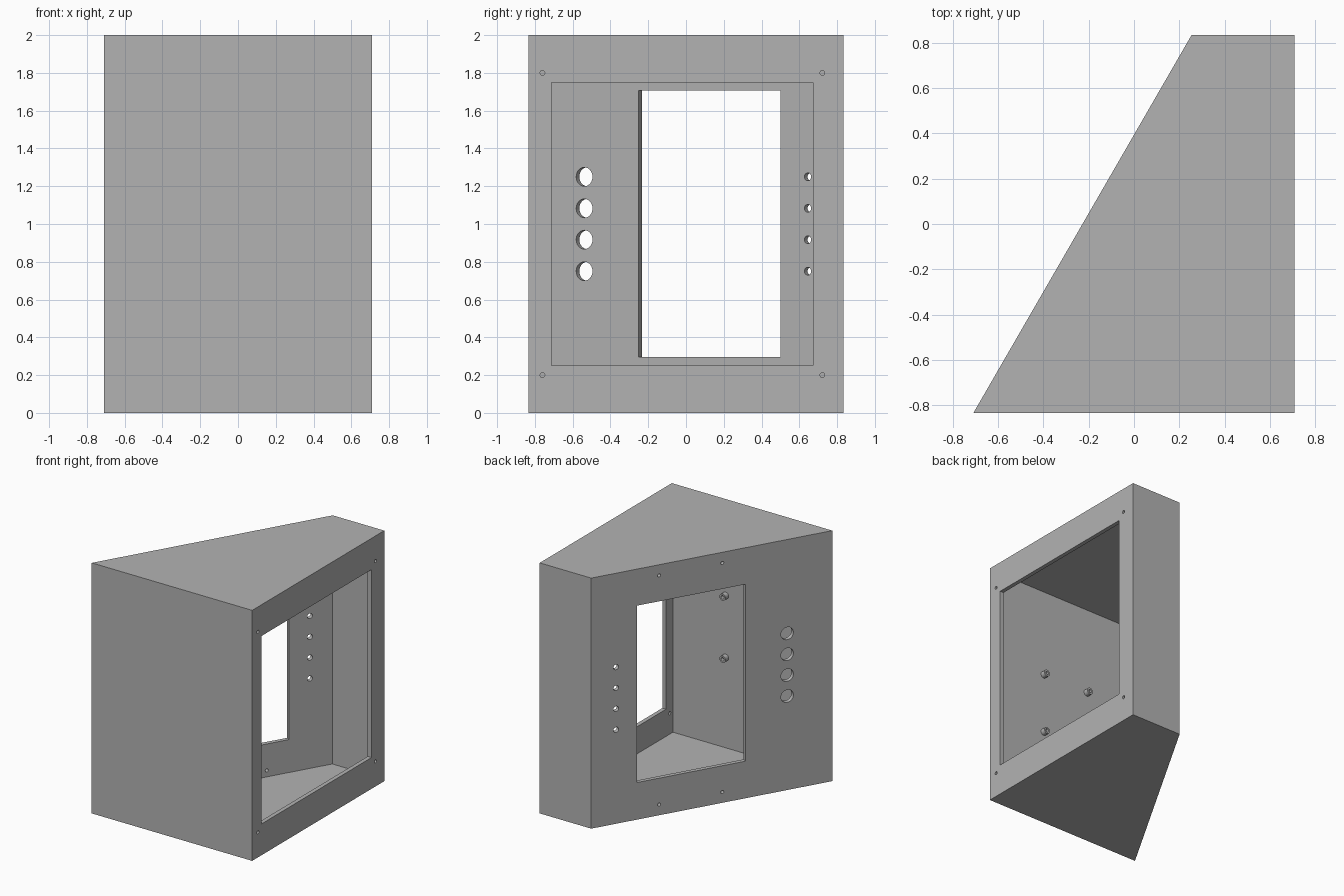
import bpy, bmesh
from math import radians, pi, cos, sin, tan
from mathutils import Matrix, Vector

if "Cube" in bpy.data.objects:
    bpy.data.objects.remove(bpy.data.objects["Cube"], do_unlink=True)

HX, HY, H = 0.7085, 0.8333, 2.0      # half width, half depth, height
WALL = 0.0333
TILT = radians(30)                   # lean of the slanted wall in plan
LEVELS = [0.75, 0.917, 1.083, 1.25]  # rows of round holes

grey = bpy.data.materials.new("grey")
grey.use_nodes = True
grey.diffuse_color = (0.45, 0.45, 0.45, 1)
grey.node_tree.nodes["Principled BSDF"].inputs["Base Color"].default_value = (0.45, 0.45, 0.45, 1)


def make_object(name, bm):
    bmesh.ops.recalc_face_normals(bm, faces=bm.faces[:])
    mesh = bpy.data.meshes.new(name)
    bm.to_mesh(mesh)
    bm.free()
    mesh.materials.append(grey)
    ob = bpy.data.objects.new(name, mesh)
    bpy.context.collection.objects.link(ob)
    return ob


def activate(ob):
    bpy.ops.object.select_all(action="DESELECT")
    ob.select_set(True)
    bpy.context.view_layer.objects.active = ob


def wedge(name, inset):
    """Plan outline of the case, moved inwards by inset and extruded upwards."""
    def slant_x(y):
        return -HX + (y + HY) * tan(TILT) + inset / cos(TILT)
    x, y = HX - inset, HY - inset
    bm = bmesh.new()
    base = bm.faces.new([bm.verts.new((px, py, inset)) for px, py in
                         [(slant_x(-y), -y), (x, -y), (x, y), (slant_x(y), y)]])
    top = bmesh.ops.extrude_face_region(bm, geom=[base])["geom"]
    bmesh.ops.translate(bm, verts=[v for v in top if isinstance(v, bmesh.types.BMVert)],
                        vec=(0, 0, H - 2 * inset))
    return make_object(name, bm)


def add_box(bm, frame, u0, u1, z0, z1):
    """Box through a wall: u runs along the wall, local x through it."""
    place = frame @ Matrix.Translation((0, (u0 + u1) / 2, (z0 + z1) / 2))
    bmesh.ops.create_cube(bm, size=1, matrix=place @ Matrix.Diagonal((4 * WALL, u1 - u0, z1 - z0, 1)))


def add_hole(bm, frame, u, z, radius):
    place = frame @ Matrix.Translation((0, u, z)) @ Matrix.Rotation(pi / 2, 4, "Y")
    bmesh.ops.create_cone(bm, cap_ends=True, segments=32, radius1=radius, radius2=radius,
                          depth=4 * WALL, matrix=place)


def cut(target, cutter):
    cutter.hide_render = True
    mod = target.modifiers.new("cut", "BOOLEAN")
    mod.operation, mod.solver, mod.object = "DIFFERENCE", "EXACT", cutter
    activate(target)
    bpy.ops.object.modifier_apply(modifier=mod.name)
    bpy.data.objects.remove(cutter, do_unlink=True)


# Hollow case
case = wedge("case", 0)
cut(case, wedge("cavity_cutter", WALL))

# Openings in the slanted wall and in the access side
slant = Matrix.Translation((-HX, -HY, 0)) @ Matrix.Rotation(-TILT, 4, "Z")
side = Matrix.Translation((HX, 0, 0))
bm = bmesh.new()
add_box(bm, slant, 0.692, 1.56, 0.296, 1.708)          # screen window
for z in LEVELS:
    add_hole(bm, slant, 0.36, z, 0.05)                 # button holes
    add_hole(bm, slant, 1.726, z, 0.0208)              # lamp holes
for u in (0.878, 1.382):
    for z in (0.085, H - 0.085):
        add_hole(bm, slant, u, z, 0.0125)              # window screw holes
add_box(bm, side, -0.713, 0.672, 0.25, 1.75)           # access opening
for y in (-0.76, 0.722):
    for z in (0.2, H - 0.2):
        add_hole(bm, side, y, z, 0.0125)               # cover screw holes
cut(case, make_object("opening_cutter", bm))
activate(case)
bpy.ops.object.shade_smooth_by_angle(angle=radians(30))

# Hollow mounting pegs on the inside of the front wall
for i, (x, z) in enumerate([(x, z) for x in (-0.21, 0.21) for z in (0.755, 1.25)]):
    bm = bmesh.new()
    inner, outer, tip = 0.0135, 0.027, 0.04
    ring = [bm.verts.new(p) for p in
            [(inner, 0, 0), (inner, tip, 0), (outer, tip, 0), (outer, 0, 0)]]
    edges = [bm.edges.new((ring[k], ring[k + 1])) for k in range(3)]
    bmesh.ops.spin(bm, geom=ring + edges, cent=(0, 0, 0), axis=(0, 1, 0),
                   angle=2 * pi, steps=24)
    bmesh.ops.remove_doubles(bm, verts=bm.verts[:], dist=0.0005)
    peg = make_object("mounting_peg_%d" % (i + 1), bm)
    peg.location = (x, -HY + WALL, z)
    activate(peg)
    bpy.ops.object.shade_smooth_by_angle(angle=radians(30))
